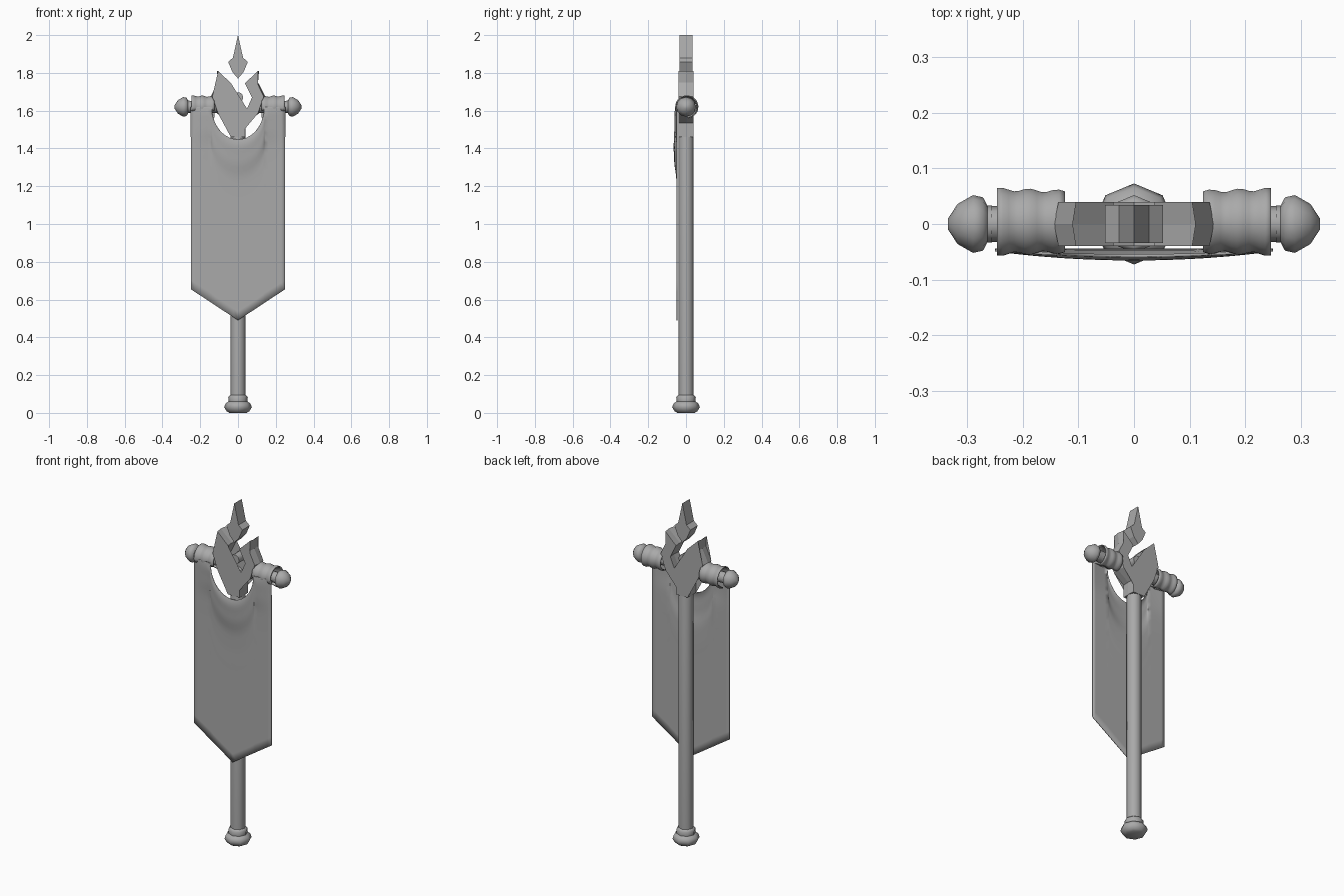
import bpy, bmesh, math
from mathutils import Matrix

cube = bpy.data.objects.get("Cube")
if cube:
    bpy.data.objects.remove(cube)

grey = bpy.data.materials.new("plain_grey")
grey.use_nodes = True
grey.diffuse_color = (0.4, 0.4, 0.4, 1)
grey.node_tree.nodes["Principled BSDF"].inputs["Base Color"].default_value = (0.4, 0.4, 0.4, 1)


def finish(name, bm, smooth=None):
    bmesh.ops.recalc_face_normals(bm, faces=bm.faces)
    mesh = bpy.data.meshes.new(name)
    bm.to_mesh(mesh)
    bm.free()
    mesh.materials.append(grey)
    obj = bpy.data.objects.new(name, mesh)
    bpy.context.collection.objects.link(obj)
    if smooth:
        bpy.ops.object.select_all(action='DESELECT')
        obj.select_set(True)
        bpy.context.view_layer.objects.active = obj
        bpy.ops.object.shade_smooth_by_angle(angle=math.radians(smooth))
    return obj


def lathe(name, profile, sides, matrix=Matrix()):
    """Turn (radius, height) pairs about z and cap both ends."""
    bm = bmesh.new()
    rings = [[bm.verts.new((r * math.cos(math.tau * i / sides),
                            r * math.sin(math.tau * i / sides), h))
              for i in range(sides)] for r, h in profile]
    for a, b in zip(rings, rings[1:]):
        for i in range(sides):
            j = (i + 1) % sides
            bm.faces.new((a[i], a[j], b[j], b[i]))
    bm.faces.new(rings[0])
    bm.faces.new(rings[-1])
    bm.transform(matrix)
    return finish(name, bm, 50)


def plate(name, outline, half_depth, bulge=1.0):
    """Extrude an (x, z) outline along y, with a ridge along the middle."""
    bm = bmesh.new()
    layers = [[bm.verts.new((x * k, y, z)) for x, z in outline]
              for y, k in ((-half_depth, 1), (0, bulge), (half_depth, 1))]
    n = len(outline)
    for a, b in zip(layers, layers[1:]):
        for i in range(n):
            j = (i + 1) % n
            bm.faces.new((a[i], a[j], b[j], b[i]))
    caps = [bm.faces.new(layers[0]), bm.faces.new(layers[-1])]
    bmesh.ops.triangulate(bm, faces=caps)
    return finish(name, bm)


def sheet(name, rows, thickness):
    """Skin a grid of points and give it thickness."""
    bm = bmesh.new()
    grid = [[bm.verts.new(p) for p in row] for row in rows]
    for a, b in zip(grid, grid[1:]):
        for i in range(len(a) - 1):
            bm.faces.new((a[i], a[i + 1], b[i + 1], b[i]))
    obj = finish(name, bm, 50)
    mod = obj.modifiers.new("thickness", 'SOLIDIFY')
    mod.thickness = thickness
    mod.offset = 0
    return obj


def mirrored(half):
    """Close a right-hand outline that starts and ends on the centre line."""
    return half + [(-x, z) for x, z in reversed(half) if x > 0]


# Pole with its foot knob
lathe("pole", [(0.04, 0.06), (0.04, 1.5), (0.034, 1.53)], 8)
lathe("foot_knob", [(0.045, 0), (0.06, 0.008), (0.073, 0.03), (0.066, 0.05),
                    (0.05, 0.06), (0.052, 0.085), (0.042, 0.095)], 8)

# Forked crown, floating spear tip and centre stud
plate("forked_crown", mirrored([
    (0, 1.585), (0.048, 1.61), (0.074, 1.67), (0.037, 1.745), (0.105, 1.81),
    (0.1, 1.75), (0.136, 1.675), (0.105, 1.585), (0.038, 1.535),
    (0.038, 1.46), (0, 1.46)]), 0.04, 1.06)
plate("spear_tip", mirrored([
    (0, 2.0), (0.027, 1.88), (0.052, 1.858), (0.03, 1.805), (0, 1.77)]), 0.034)
lathe("centre_stud", [(0.028, -0.03), (0.028, 0.03)], 10,
      Matrix.Translation((0, 0, 1.67)) @ Matrix.Rotation(math.pi / 2, 4, 'X'))

# Cross bar arms, end knobs and cloth sleeves on both sides
BAR_Z = 1.62
for side, label in ((1, "left"), (-1, "right")):
    turn = Matrix.Translation((0, 0, BAR_Z)) @ Matrix.Rotation(side * math.pi / 2, 4, 'Y')
    lathe(label + "_bar_arm", [(0.032, 0.1), (0.032, 0.262)], 8, turn)
    lathe(label + "_end_knob", [(0.033, 0.256), (0.033, 0.264), (0.048, 0.272),
                                (0.052, 0.29), (0.036, 0.318), (0.01, 0.335)], 12, turn)
    sleeve = []
    for i in range(13):
        t = i / 12
        x = 0.125 + 0.122 * t
        r = 0.052 + 0.004 * t + 0.003 * math.sin(t * 15)
        sleeve.append([(side * x, 0.004 - r * math.cos(a), BAR_Z + r * math.sin(a))
                       for a in (math.radians(-20 + 15 * k) for k in range(20))])
    sheet(label + "_sleeve", sleeve, 0.006)

# Hanging banner: swagged neckline, soft fold below it, pointed hem
HALF, NECK = 0.25, 0.14
columns = [NECK * math.sin(math.pi * i / 20) for i in range(-10, 11)]
outer = [NECK + (HALF - NECK) * i / 5 for i in range(1, 6)]
columns = [-x for x in reversed(outer)] + columns + outer
rows = []
for j in range(33):
    t = (j / 32) ** 1.6
    row = []
    for x in columns:
        drop = math.sqrt(max(0, 1 - (x / NECK) ** 2))
        top = BAR_Z - 0.173 * drop
        hem = 0.49 + 0.165 * abs(x) / HALF
        z = top + (hem - top) * t
        below = top - z
        spread = 1 - (x / HALF) ** 2
        fold = 0.016 * math.exp(-((below - 0.07) / 0.1) ** 2)
        ripple = 0.003 * math.sin(below * 55) * math.exp(-below * 8)
        row.append((x, -0.047 - spread * (fold + ripple), z))
    rows.append(row)
sheet("banner_cloth", rows, 0.005)
